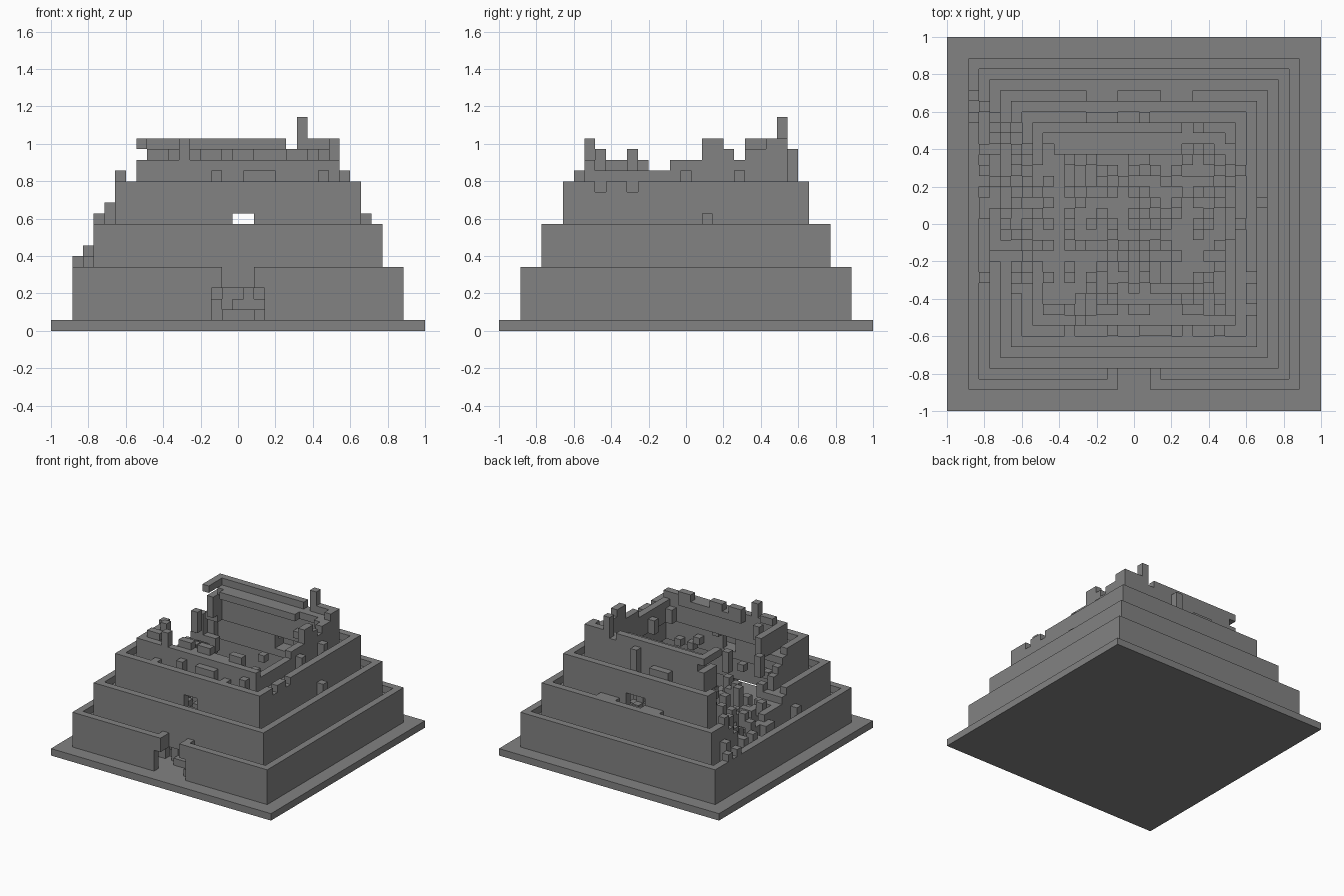
import bpy
import bmesh
import random
from mathutils import Vector

random.seed(7)
U = 2 / 35          # edge of one cubic stone
cube = bpy.data.objects.get("Cube")
if cube:
    bpy.data.objects.remove(cube, do_unlink=True)

stone = bpy.data.materials.new("grey_stone")
stone.use_nodes = True
GREY = (0.225, 0.225, 0.225, 1)
stone.diffuse_color = GREY
stone.node_tree.nodes["Principled BSDF"].inputs["Base Color"].default_value = GREY

parts = {}          # part name -> set of stone cells


def fill(name, xs, ys, zs):
    """Add a block of stones, given inclusive ranges."""
    cells = parts.setdefault(name, set())
    for x in range(xs[0], xs[1] + 1):
        for y in range(ys[0], ys[1] + 1):
            for z in range(zs[0], zs[1] + 1):
                cells.add((x, y, z))


def carve(name, xs, ys, zs):
    """Take a block of stones away, given inclusive ranges."""
    parts[name] = {c for c in parts[name] if not all(
        r[0] <= v <= r[1] for v, r in zip(c, (xs, ys, zs)))}


def ring(name, half, low, high):
    """Square wall, one stone thick."""
    for s in (-half, half):
        fill(name, (-half, half), (s, s), (low, high))
        fill(name, (s, s), (-half, half), (low, high))


# Base slab
fill("base_slab", (-17, 17), (-17, 17), (0, 0))

# Three tiers of parapet walls, each carrying a walkway one stone below its rim
TIERS = {"lower_wall": (15, 1, 5), "middle_wall": (13, 4, 9), "upper_wall": (11, 8, 13)}
for name, (half, low, high) in TIERS.items():
    ring(name, half, low, high)
    walk = name.replace("wall", "walkway")
    ring(walk, half - 1, high - 1, high - 1)
    ring(walk, half - 2, high - 1, high - 1)

# Front gate with a wider foot and deep jambs
carve("lower_wall", (-1, 1), (-15, -15), (1, 5))
carve("lower_wall", (-2, 2), (-15, -15), (1, 3))
carve("lower_walkway", (-1, 1), (-14, -14), (4, 4))
for s in (-2, 2):
    fill("gate_jambs", (s, s), (-14, -14), (4, 5))

# Upper doorways, front and back, and the flush jambs behind
for s in (-1, 1):
    carve("upper_wall", (-1, 1), (s * 11, s * 11), (8, 10))
for x in (-4, 3):
    fill("back_jambs", (x, x + 2), (12, 12), (8, 9))
for y in (-8, -5):
    carve("upper_wall", (11, 11), (y, y), (13, 13))

# Crown wall, ruined to a different height on each side
EAST_RUNS = ((-9, -9, 15), (-8, -2, 14), (-1, 1, 15), (2, 3, 17),
             (4, 4, 16), (5, 5, 15), (6, 7, 16), (8, 9, 17))
for start, end, top in EAST_RUNS:
    fill("crown_wall", (9, 9), (start, end), (13, top))
fill("crown_wall", (-9, 8), (-9, -9), (13, 15))
fill("crown_wall", (-8, 9), (9, 9), (13, 16))
fill("crown_wall", (-9, -9), (-9, -4), (13, 15))
fill("crown_wall", (-9, -9), (-3, 9), (13, 15))
fill("crown_wall", (-5, -5), (-9, -9), (16, 17))
fill("crown_wall", (-8, -8), (-5, -5), (15, 16))

# Cornice, corner post and the broken inner ledge of the crown
fill("cornice", (-9, 4), (9, 9), (17, 17))
fill("cornice", (-9, -9), (6, 8), (17, 17))
fill("corner_post", (6, 6), (9, 9), (17, 19))
fill("cornice_east", (7, 9), (9, 9), (17, 17))
fill("inner_ledge", (-8, 7), (8, 8), (16, 16))
fill("inner_ledge", (-7, 4), (7, 7), (16, 16))
fill("inner_ledge", (8, 8), (7, 8), (16, 16))
fill("inner_ledge", (-8, -7), (-8, -8), (16, 16))
fill("inner_ledge", (-3, 6), (-8, -8), (15, 15))
for x in (-3, -2, 0, 1, 5, 6):
    fill("inner_ledge", (x, x), (-8, -8), (16, 16))

# Collapsed breach on the west side
rough = {y: 4.5 + 0.25 * abs(y - 3) ** 1.6 + random.uniform(-1, 1) for y in range(-17, 18)}
for name, south, north in (("middle_wall", -9, 10), ("lower_walkway", -9, 10),
                           ("upper_wall", -9, 9), ("middle_walkway", -9, 9),
                           ("upper_walkway", -6, 7), ("crown_wall", -3, 6)):
    parts[name] = {c for c in parts[name]
                   if not (c[0] <= -9 and south <= c[1] <= north and c[2] > rough[c[1]])}

# Rubble spilled down the breach
for y in range(-5, 12):
    for x, low, tall in ((-14, 5, 6), (-13, 5, 7), (-12, 5, 8), (-11, 6, 8), (-10, 6, 9)):
        if random.random() < 0.4:
            z = random.randint(low, tall)
            fill("breach_rubble", (x, x), (y, y), (max(low, z - 1), z))
for y in (10, 12):
    fill("breach_rubble", (-15, -15), (y, y), (6, 6))
fill("breach_rubble", (-14, -14), (11, 11), (5, 7))
fill("breach_rubble", (-13, -13), (10, 10), (9, 10))
fill("breach_rubble", (-12, -12), (9, 9), (9, 11))
fill("breach_rubble", (-11, -11), (-1, -1), (12, 14))
fill("breach_rubble", (-8, -8), (2, 2), (13, 15))

# Fallen stones on the inner floor, and stones clinging to the inner walls
for x in range(-11, 12):
    for y in range(-11, 12):
        if random.random() < 0.42:
            fill("inner_rubble", (x, x), (y, y), (1, random.choice((1, 1, 2, 3, 4))))
for s in (-10, 10):
    for i in range(-8, 9):
        if abs(i) > 1 and random.random() < 0.3:
            z = random.randint(7, 11)
            fill("inner_rubble", (i, i), (s, s), (z, z))
for i in range(-8, 9):
    z = random.randint(12, 14)
    if random.random() < 0.5:
        fill("wall_stubs", (8, 8), (i, i), (12, z))
    if i > 2 and random.random() < 0.6:
        fill("wall_stubs", (i, i), (random.choice((8, 7)), 8), (z, z))

# Loose stones on the walkways and in the doorways
fill("loose_stones", (-1, 2), (-12, -12), (1, 1))
fill("loose_stones", (0, 2), (-11, -11), (1, 2))
fill("loose_stones", (2, 2), (-14, -14), (1, 1))
fill("loose_stones", (-1, -1), (-11, -11), (8, 10))
fill("loose_stones", (12, 12), (2, 2), (9, 10))
fill("loose_stones", (1, 1), (10, 10), (13, 16))
fill("loose_stones", (-4, -2), (10, 10), (13, 14))
for i in (-2, 1, 2, 3, 8):
    fill("loose_stones", (i, i), (-10, -10), (13, 14))
for i in (-6, 5):
    fill("loose_stones", (i, i), (-10, -10), (13, 13))
for i in (0, 5):
    fill("loose_stones", (10, 10), (i, i), (13, 14))

# Keep the sight line through the upper doorways open
for name in parts:
    if name != "base_slab":
        carve(name, (0, 1), (-11, 11), (10, 10))

# Turn every part into a clean mesh of its exposed stone faces
SIDES = [Vector(d) for d in ((1, 0, 0), (-1, 0, 0), (0, 1, 0),
                             (0, -1, 0), (0, 0, 1), (0, 0, -1))]
solid = set().union(*parts.values())
used = set()
for name, cells in parts.items():
    bm = bmesh.new()
    for cell in sorted(cells - used):
        centre = (Vector(cell) + Vector((0, 0, 0.5))) * U
        for n in SIDES:
            if tuple(int(a + b) for a, b in zip(cell, n)) in solid:
                continue
            a = Vector((n.y, n.z, n.x)) * U / 2
            b = n.cross(a)
            mid = centre + n * U / 2
            bm.faces.new([bm.verts.new(mid + p) for p in (-a - b, a - b, a + b, b - a)])
    used |= cells
    bmesh.ops.remove_doubles(bm, verts=bm.verts, dist=U / 100)
    bmesh.ops.dissolve_limit(bm, angle_limit=0.01, verts=bm.verts, edges=bm.edges)
    mesh = bpy.data.meshes.new(name)
    bm.to_mesh(mesh)
    bm.free()
    mesh.materials.append(stone)
    bpy.context.collection.objects.link(bpy.data.objects.new(name, mesh))
